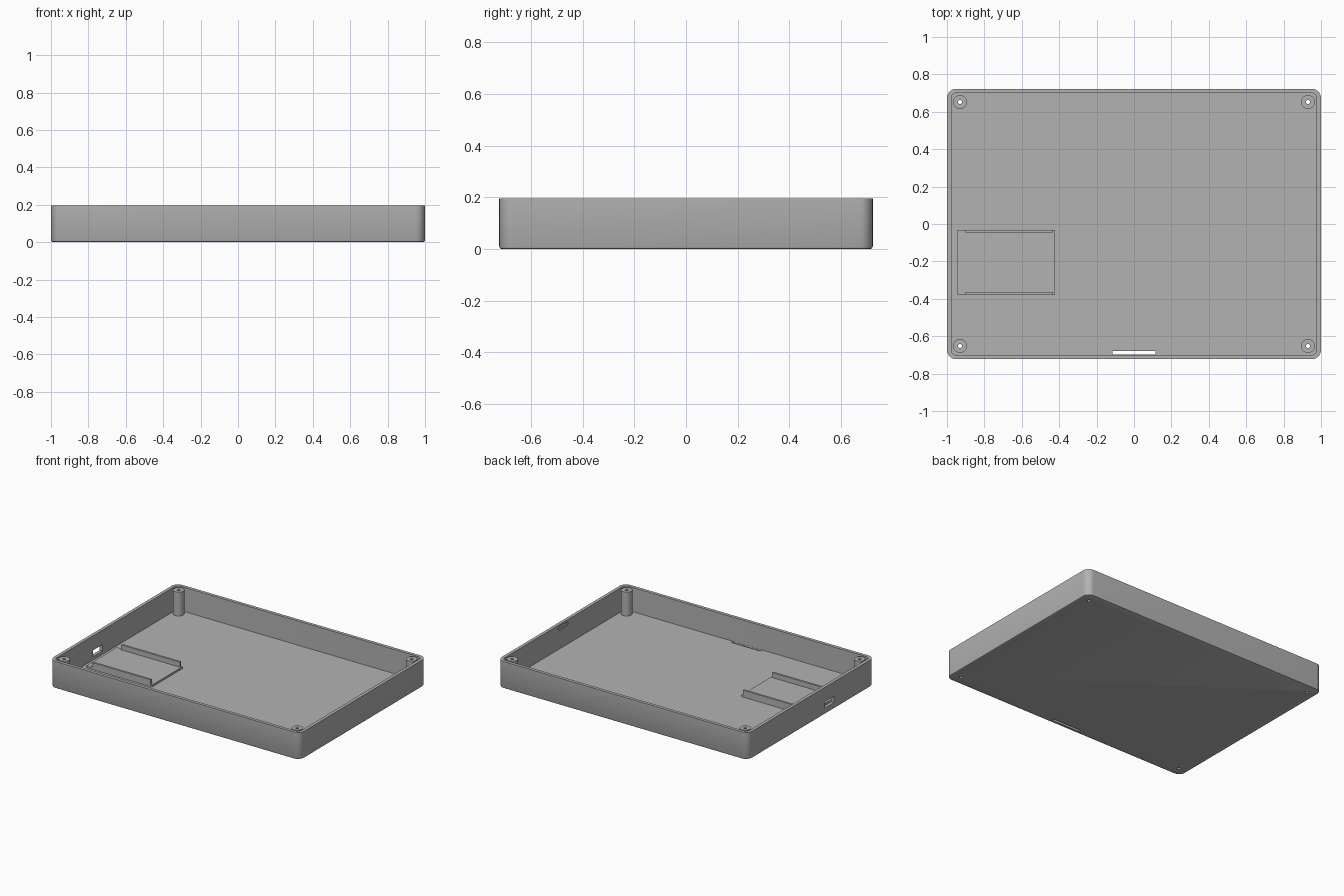
import bpy
import bmesh
from math import cos, sin, pi

cube = bpy.data.objects.get("Cube")
if cube:
    bpy.data.objects.remove(cube, do_unlink=True)

HX, HY, H = 1.0, 0.723, 0.195      # half length, half depth, height
WALL, FLOOR, RADIUS = 0.023, 0.02, 0.05
POSTS = [(sx * 0.93, sy * 0.652) for sx in (-1, 1) for sy in (-1, 1)]

grey = bpy.data.materials.new("light grey plastic")
grey.use_nodes = True
grey.diffuse_color = (0.45, 0.45, 0.45, 1)
grey.node_tree.nodes["Principled BSDF"].inputs["Base Color"].default_value = grey.diffuse_color


def finish(bm, name):
    bmesh.ops.recalc_face_normals(bm, faces=bm.faces)
    mesh = bpy.data.meshes.new(name)
    bm.to_mesh(mesh)
    bm.free()
    mesh.materials.append(grey)
    obj = bpy.data.objects.new(name, mesh)
    bpy.context.collection.objects.link(obj)
    return obj


def box(name, x0, x1, y0, y1, z0, z1):
    bm = bmesh.new()
    bmesh.ops.create_cube(bm, size=1)
    for v in bm.verts:
        v.co = [lo + (c + 0.5) * (hi - lo)
                for c, lo, hi in zip(v.co, (x0, y0, z0), (x1, y1, z1))]
    return finish(bm, name)


def cylinder(name, x, y, radius, z0, z1):
    bm = bmesh.new()
    bmesh.ops.create_cone(bm, cap_ends=True, segments=32, radius1=radius,
                          radius2=radius, depth=z1 - z0)
    bmesh.ops.translate(bm, verts=bm.verts, vec=(x, y, (z0 + z1) / 2))
    return finish(bm, name)


def ring(bm, inset, z, steps=8):
    """Rounded rectangle, inset from the outer wall."""
    r = RADIUS - inset
    verts = []
    for k, (sx, sy) in enumerate([(1, 1), (-1, 1), (-1, -1), (1, -1)]):
        for i in range(steps + 1):
            a = (k + i / steps) * pi / 2
            verts.append(bm.verts.new((sx * (HX - RADIUS) + r * cos(a),
                                       sy * (HY - RADIUS) + r * sin(a), z)))
    return verts


def activate(obj):
    bpy.ops.object.select_all(action='DESELECT')
    obj.select_set(True)
    bpy.context.view_layer.objects.active = obj


def cut(obj, cutter):
    cutter.hide_render = True
    activate(obj)
    mod = obj.modifiers.new("cut", 'BOOLEAN')
    mod.operation = 'DIFFERENCE'
    mod.solver = 'EXACT'
    mod.object = cutter
    bpy.ops.object.modifier_apply(modifier=mod.name)
    bpy.data.objects.remove(cutter, do_unlink=True)


def smooth(obj):
    activate(obj)
    bpy.ops.object.shade_smooth_by_angle(angle=pi / 6)


# Open tray: eased bottom edge, straight walls, flat rim and floor
bm = bmesh.new()
profile = [(0.01, 0), (0.003, 0.003), (0, 0.01), (0, H), (WALL, H), (WALL, FLOOR)]
rings = [ring(bm, inset, z) for inset, z in profile]
for a, b in zip(rings, rings[1:]):
    for i in range(len(a)):
        j = (i + 1) % len(a)
        bm.faces.new((a[i], a[j], b[j], b[i]))
bm.faces.new(rings[0])
bm.faces.new(rings[-1])
tray = finish(bm, "tray")

# Floor slot, side port and shallow latch recess
cut(tray, box("slot_cutter", -0.115, 0.115, -0.699, -0.68, -0.1, 0.05))
cut(tray, box("port_cutter", -1.1, -0.96, -0.26, -0.15, 0.045, 0.09))
cut(tray, box("latch_cutter", 0.95, 0.983, -0.048, 0.055, 0.155, 0.183))

# Corner screw posts with through holes
for n, (x, y) in enumerate(POSTS):
    post = cylinder(f"screw_post_{n + 1}", x, y, 0.037, FLOOR - 0.005, H - 0.003)
    for part in (tray, post):
        cut(part, cylinder("hole_cutter", x, y, 0.011, -0.1, 0.3))
    smooth(post)
smooth(tray)

# Raised board mount with two guide rails
box("board_mount", -0.945, -0.422, -0.379, -0.031, FLOOR - 0.005, FLOOR + 0.014)
for name, y in (("front_rail", -0.379), ("back_rail", -0.046)):
    box(name, -0.9, -0.432, y, y + 0.015, FLOOR, FLOOR + 0.05)
